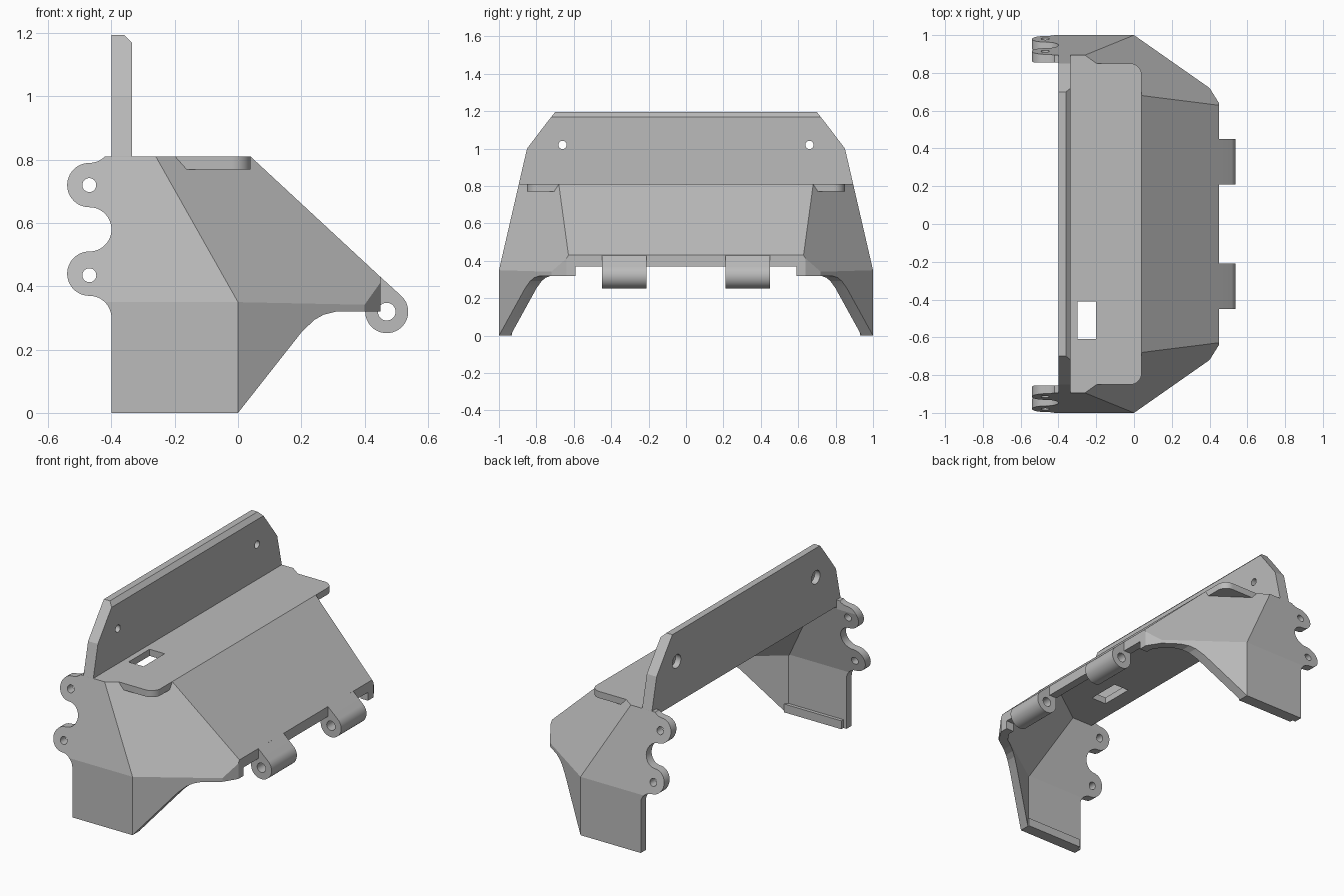
import bpy, bmesh, math
from mathutils import Vector

if "Cube" in bpy.data.objects:
    bpy.data.objects.remove(bpy.data.objects["Cube"])

grey = bpy.data.materials.new("plain grey")
grey.use_nodes = True
grey.diffuse_color = (0.5, 0.5, 0.5, 1)
grey.node_tree.nodes["Principled BSDF"].inputs["Base Color"].default_value = (0.5, 0.5, 0.5, 1)


def finish(name, bm):
    bmesh.ops.recalc_face_normals(bm, faces=bm.faces)
    mesh = bpy.data.meshes.new(name)
    bm.to_mesh(mesh)
    bm.free()
    mesh.materials.append(grey)
    ob = bpy.data.objects.new(name, mesh)
    bpy.context.collection.objects.link(ob)
    return ob


def prism(name, pts, axis, lo, hi):
    """Extrude a flat outline along one axis."""
    def place(p, d):
        return {"x": (d, *p), "y": (p[0], d, p[1]), "z": (*p, d)}[axis]
    bm = bmesh.new()
    face = bm.faces.new([bm.verts.new(place(p, lo)) for p in pts])
    new = bmesh.ops.extrude_face_region(bm, geom=[face])["geom"]
    step = Vector(place((0, 0), hi - lo))
    bmesh.ops.translate(bm, vec=step, verts=[v for v in new if isinstance(v, bmesh.types.BMVert)])
    return finish(name, bm)


def box(name, x, y, z):
    return prism(name, [(x[0], z[0]), (x[1], z[0]), (x[1], z[1]), (x[0], z[1])], "y", *y)


def arc(cx, cz, r, a0, a1, n=24):
    return [(cx + r * math.cos(math.radians(a0 + (a1 - a0) * i / n)),
             cz + r * math.sin(math.radians(a0 + (a1 - a0) * i / n))) for i in range(n + 1)]


def circle(cx, cz, r):
    return arc(cx, cz, r, 0, 360, 48)[:-1]


def slice_off(bm, point, normal):
    bmesh.ops.bisect_plane(bm, geom=bm.verts[:] + bm.edges[:] + bm.faces[:], dist=1e-6,
                           plane_co=point, plane_no=normal, clear_outer=True)
    rim = [e for e in bm.edges if e.is_boundary]
    if rim:
        bmesh.ops.contextual_create(bm, geom=rim)


def hull(name, planes, inset, top, back, bottom):
    """Convex block bounded by planes, each pushed inward by the inset."""
    bm = bmesh.new()
    bmesh.ops.create_cube(bm, size=4)
    for point, normal in planes:
        n = Vector(normal).normalized()
        slice_off(bm, Vector(point) - n * inset, n)
    for point, normal in (((0, 0, top), (0, 0, 1)), ((back, 0, 0), (-1, 0, 0)),
                          ((0, 0, bottom), (0, 0, -1))):
        slice_off(bm, point, normal)
    return finish(name, bm)


def combine(ob, other, operation):
    mod = ob.modifiers.new("combine", "BOOLEAN")
    mod.operation, mod.solver, mod.object = operation, "EXACT", other
    bpy.context.view_layer.objects.active = ob
    bpy.ops.object.modifier_apply(modifier=mod.name)
    bpy.data.objects.remove(other)


# Faceted shell: sloped front, chamfered corners and leaning sides
planes = [((0.45, 0, 0), (1, 0, 0)), ((0.04, 0, 0.81), (0.38, 0, 0.41))]
for s in (-1, 1):
    planes += [((0, s, 0), (0, s, 0)), ((0, s, 0.35), (0, 0.65 * s, 0.15)),
               ((0, s, 0), (0.28, 0.4 * s, 0)), ((0, s, 0.35), (0.0984, 0.138 * s, 0.0874)),
               ((0.4, 0.72 * s, 0), (0.08, 0.05 * s, 0))]
shell = hull("shell", planes, 0, 0.81, -0.7, 0)
combine(shell, hull("cavity", planes, 0.05, 0.77, -0.9, -0.3), "DIFFERENCE")
combine(shell, box("rear_opening", (-0.9, -0.40), (-0.855, 0.855), (-0.2, 1.2)), "DIFFERENCE")

# Side outline with rear lugs and the cut-away lower front
outline = [(-0.40, -0.1), (-0.06, -0.1), (0, 0), (0.20, 0.254)]
outline += [(0.24, 0.293), (0.27, 0.31), (0.31, 0.32), (0.7, 0.32), (0.7, 1), (-0.40, 1)]
outline += arc(-0.47, 0.86, 0.07, 0, -90) + arc(-0.47, 0.72, 0.07, 90, 270)[1:]
outline += arc(-0.47, 0.58, 0.07, 90, -90)[1:] + arc(-0.47, 0.44, 0.07, 90, 270)[1:]
outline += arc(-0.47, 0.30, 0.07, 90, 0)[1:]
combine(shell, prism("outline", outline, "y", -1.3, 1.3), "INTERSECT")
combine(shell, box("front_trim", (0.3, 0.7), (-0.59, 0.59), (0.2, 0.37)), "DIFFERENCE")
for z in (0.72, 0.435):
    combine(shell, prism("lug_hole", circle(-0.47, z, 0.022), "y", -1.3, 1.3), "DIFFERENCE")

# Flat shelf with overhanging rounded corners
half = [(0.04, 0.79)] + arc(-0.02, 0.79, 0.06, 0, 90, 12)[1:] + [(-0.2, 0.85), (-0.26, 0.894), (-0.38, 0.894)]
shelf = prism("shelf", half + [(x, -y) for x, y in reversed(half)], "z", 0.77, 0.81)
for ob in (shell, shelf):
    combine(ob, box("slot", (-0.30, -0.20), (-0.61, -0.41), (0.6, 0.9)), "DIFFERENCE")

# Upright rear wall with countersunk holes
half = [(0.894, 0.77), (0.894, 0.81), (0.85, 1.0), (0.755, 1.125), (0.70, 1.195)]
wall = prism("rear_wall", half + [(-y, z) for y, z in reversed(half)], "x", -0.40, -0.335)
bm = bmesh.new()
bm.from_mesh(wall.data)
slice_off(bm, (-0.335, 0, 1.17), (1, 0, 1))
bm.to_mesh(wall.data)
bm.free()
for s in (-1, 1):
    spot = (0.66 * s, 1.02)
    combine(wall, prism("wall_hole", circle(*spot, 0.022), "x", -0.6, -0.2), "DIFFERENCE")
    combine(wall, prism("countersink", circle(*spot, 0.04), "x", -0.6, -0.365), "DIFFERENCE")

# Hinge barrels blended into the sloped front
parts = [shell, shelf, wall]
for side, s in (("left", 1), ("right", -1)):
    profile = arc(0.47, 0.32, 0.068, 47, -180, 30) + [(0.405, 0.41), (0.43, 0.448)]
    hinge = prism("hinge_" + side, profile, "y", 0.33 * s - 0.12, 0.33 * s + 0.12)
    combine(hinge, prism("pin_hole", circle(0.47, 0.32, 0.028), "y", -1, 1), "DIFFERENCE")
    # Inner lip along the foot of each side
    y = sorted((0.93 * s, 0.99 * s))
    parts += [hinge, box("foot_lip_" + side, (-0.38, 0), y, (0, 0.05))]

for ob in bpy.context.view_layer.objects:
    ob.select_set(ob in parts)
bpy.context.view_layer.objects.active = shell
bpy.ops.object.shade_smooth_by_angle(angle=math.radians(10))
